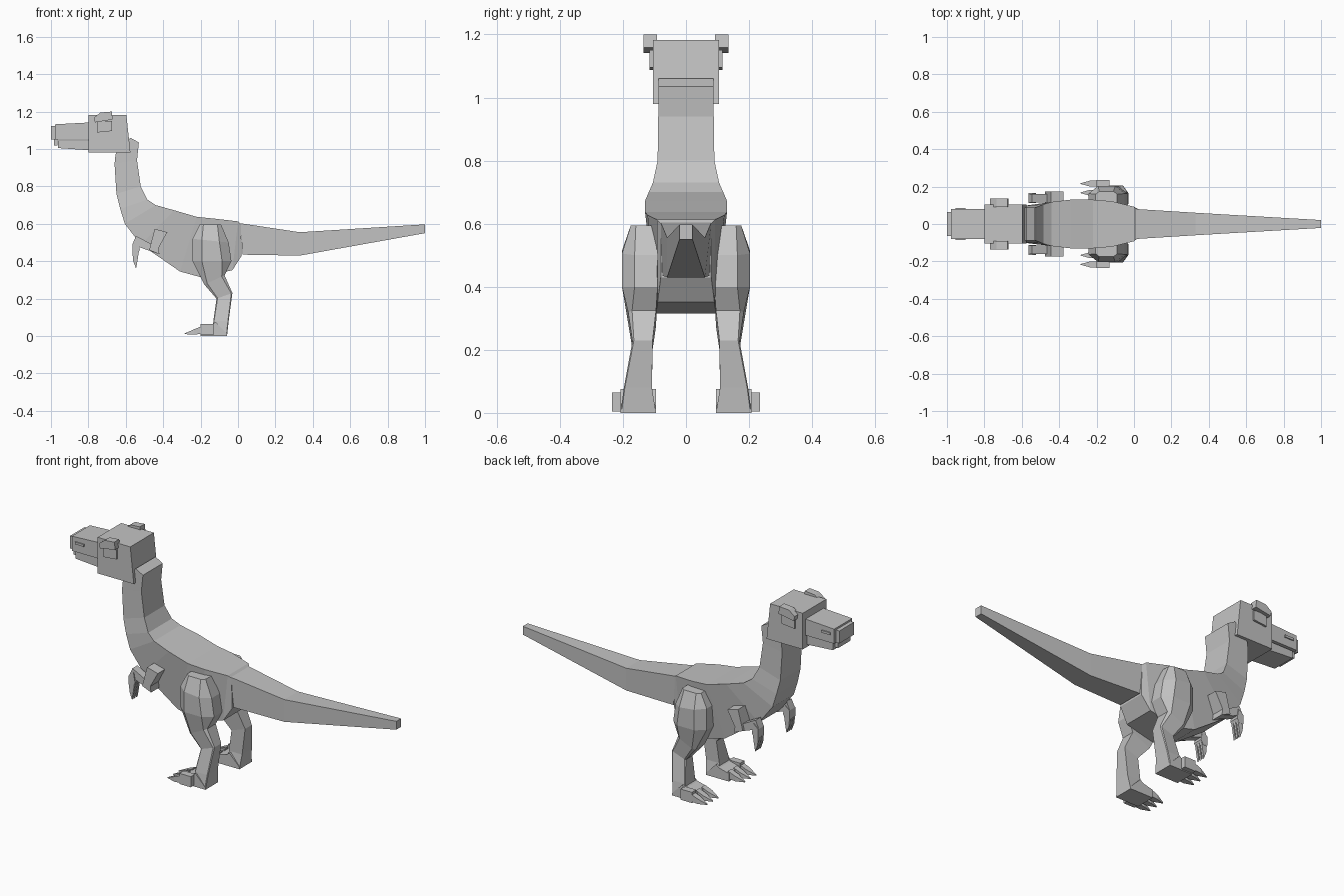
import bpy
import bmesh

cube = bpy.data.objects.get("Cube")
if cube:
    bpy.data.objects.remove(cube, do_unlink=True)

GREY = (0.55, 0.55, 0.55, 1.0)
skin = bpy.data.materials.new("plain grey")
skin.use_nodes = True
skin.diffuse_color = GREY
skin.node_tree.nodes["Principled BSDF"].inputs["Base Color"].default_value = GREY


def loft(name, rings):
    """Skin a series of equal-sized point rings and cap both ends."""
    bm = bmesh.new()
    loops = [[bm.verts.new(p) for p in ring] for ring in rings]
    n = len(loops[0])
    for a, b in zip(loops, loops[1:]):
        for i in range(n):
            j = (i + 1) % n
            bm.faces.new((a[i], a[j], b[j], b[i]))
    bm.faces.new(loops[0])
    bm.faces.new(loops[-1])
    bmesh.ops.recalc_face_normals(bm, faces=bm.faces)
    mesh = bpy.data.meshes.new(name)
    bm.to_mesh(mesh)
    bm.free()
    mesh.materials.append(skin)
    obj = bpy.data.objects.new(name, mesh)
    bpy.context.collection.objects.link(obj)
    return obj


def spine(name, sections):
    """Sections: upper x, z, lower x, z, upper half width, lower half width."""
    loft(name, [[(ux, -uw, uz), (ux, uw, uz), (lx, lw, lz), (lx, -lw, lz)]
                for ux, uz, lx, lz, uw, lw in sections])


def slab(name, profile, y0, y1):
    """Side profile in x, z extruded across y."""
    loft(name, [[(x, y, z) for x, z in profile] for y in (y0, y1)])


def box(name, x0, x1, y0, y1, z0, z1):
    slab(name, [(x0, z0), (x1, z0), (x1, z1), (x0, z1)], y0, y1)


# Neck and torso in one continuous skin
spine("body", [
    (-.575, 1.06, -.64, 1.0, .088, .088),
    (-.53, 1.035, -.655, .97, .088, .088),
    (-.54, .94, -.66, .92, .088, .088),
    (-.52, .80, -.65, .76, .09, .09),
    (-.485, .73, -.63, .68, .105, .095),
    (-.44, .70, -.605, .60, .118, .095),
    (-.34, .672, -.52, .49, .13, .095),
    (-.22, .637, -.31, .345, .13, .095),
    (-.12, .627, -.2, .315, .122, .095),
    (0, .613, -.03, .352, .092, .09),
    (.015, .6, .02, .43, .08, .08),
])
spine("tail", [
    (.012, .603, .025, .435, .08, .075),
    (.33, .555, .33, .43, .06, .06),
    (1.0, .597, 1.0, .55, .021, .021),
])

# Head and muzzle
slab("head", [(-.8, .98), (-.575, .98), (-.597, 1.183), (-.8, 1.183)], -.105, .105)
slab("upper_snout", [(-.978, 1.05), (-.79, 1.05), (-.79, 1.142), (-.978, 1.132)], -.08, .08)
box("snout_tip", -1.0, -.97, -.065, .065, 1.052, 1.122)
slab("lower_jaw", [(-.962, 1.005), (-.79, .993), (-.79, 1.045), (-.962, 1.045)], -.068, .068)
box("front_tooth", -.985, -.965, -.055, .055, 1.018, 1.052)

for side, s in (("left", -1), ("right", 1)):
    # Face details
    box(side + "_nostril", -.955, -.9, s * .078, s * .086, 1.095, 1.108)
    slab(side + "_eye", [(-.755, 1.088), (-.675, 1.096), (-.675, 1.15), (-.755, 1.15)],
         s * .1, s * .116)
    slab(side + "_brow", [(-.765, 1.142), (-.67, 1.158), (-.675, 1.2), (-.735, 1.195),
                          (-.77, 1.168)], s * .092, s * .135)

    # Arm, bent at the elbow, with a drooping hand
    slab(side + "_upper_arm", [(-.445, .573), (-.378, .555), (-.425, .47), (-.42, .437),
                               (-.475, .46)], s * .1, s * .173)
    slab(side + "_forearm", [(-.42, .437), (-.43, .475), (-.545, .535), (-.565, .49),
                             (-.5, .465)], s * .115, s * .16)
    slab(side + "_hand", [(-.565, .49), (-.535, .515), (-.525, .46), (-.54, .435),
                          (-.565, .44)], s * .112, s * .165)
    for i in range(3):
        y = .12 + i * .019
        slab(side + "_finger_claw_%d" % (i + 1),
             [(-.565, .45), (-.53, .45), (-.538, .4), (-.545, .36), (-.56, .4)],
             s * (y - .006), s * (y + .006))

    # Leg rings: front x, back x, inner y, outer y, z, corner cut, slope
    rings = []
    for x0, x1, y0, y1, z, cut, slope in [
        (-.205, -.09, .09, .175, .595, .02, 0),
        (-.243, -.05, .09, .203, .52, .05, -.02),
        (-.243, -.035, .09, .203, .4, .05, 0),
        (-.18, -.072, .095, .183, .275, .015, .05),
        (-.115, -.03, .106, .17, .2, .006, .03),
        (-.132, -.05, .108, .197, .08, .004, 0),
        (-.135, -.058, .096, .207, .005, .004, 0),
    ]:
        mid = y1 - cut * .8
        outline = [(x0, y0), (x0, mid), (x0 + cut, y1), (x1 - cut, y1), (x1, mid), (x1, y0)]
        rings.append([(x, s * y, z + slope * (x - x0) / (x1 - x0)) for x, y in outline])
    loft(side + "_leg", rings)

    # Foot with three clawed toes
    slab(side + "_foot", [(-.2, 0), (-.058, 0), (-.058, .012), (-.12, .075), (-.14, .06),
                          (-.2, .045)], s * .095, s * .207)
    box(side + "_outer_toe_pad", -.2, -.13, s * .195, s * .234, .005, .065)
    for i in range(3):
        y = .118 + i * .049
        root, tip = [[(x, s * (y - w), z0), (x, s * (y + w), z0),
                      (x, s * (y + w), z1), (x, s * (y - w), z1)]
                     for x, w, z0, z1 in ((-.235, .016, .008, .036), (-.285, .002, .01, .014))]
        base = [(-.19, p[1], p[2] * 1.5) for p in root]
        loft(side + "_toe_claw_%d" % (i + 1), [base, root, tip])
